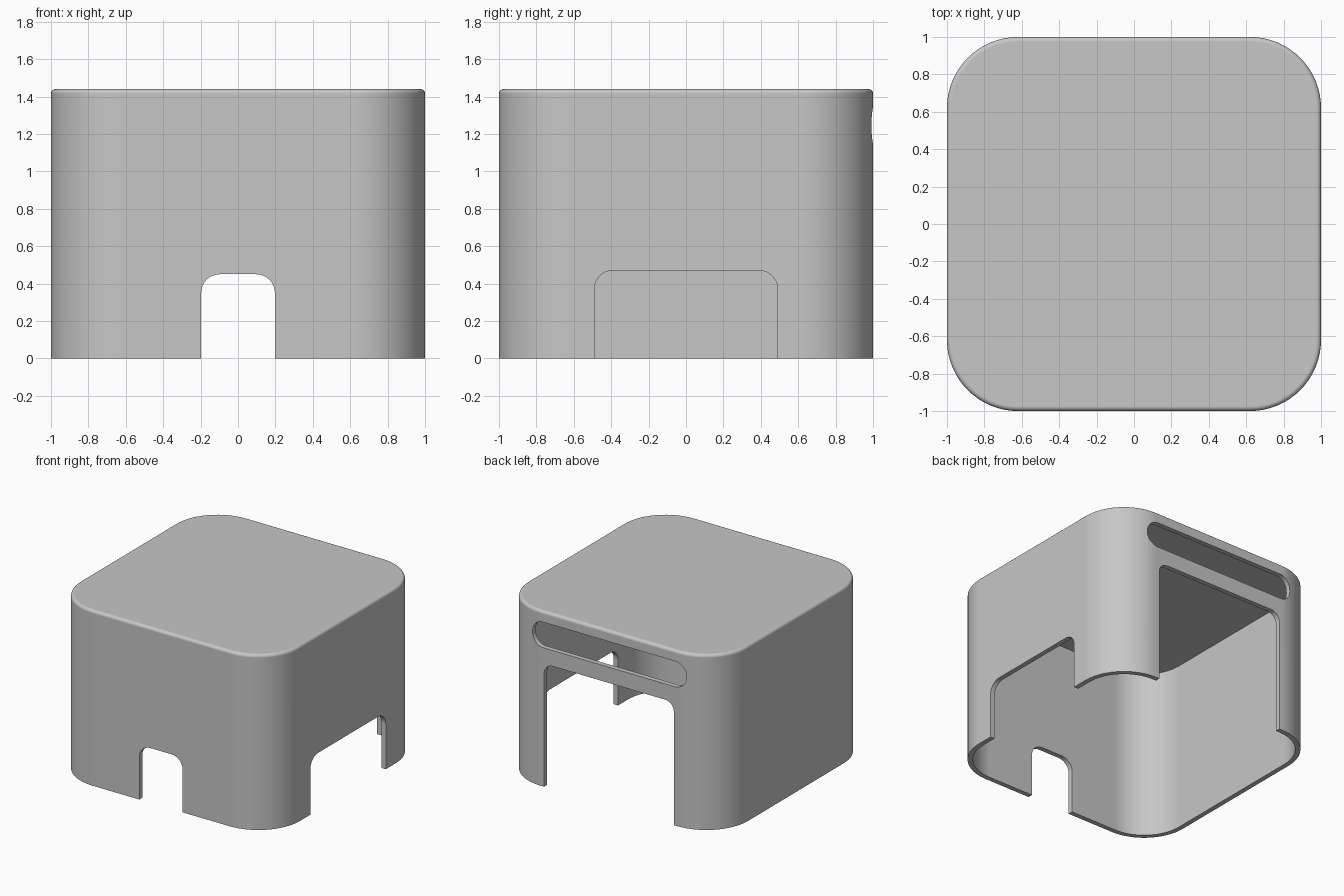
import bpy, bmesh, math

if "Cube" in bpy.data.objects:
    bpy.data.objects.remove(bpy.data.objects["Cube"], do_unlink=True)

HEIGHT, RADIUS, WALL, FILLET = 1.44, 0.38, 0.04, 0.025

grey = bpy.data.materials.new("plain grey")
grey.use_nodes = True
colour = (0.57, 0.57, 0.57, 1)
grey.diffuse_color = colour
grey.node_tree.nodes["Principled BSDF"].inputs["Base Color"].default_value = colour


def rounded_rect(u0, u1, v0, v1, r, steps):
    """Outline points of a rounded rectangle, counter-clockwise."""
    corners = [(u1 - r, v1 - r), (u0 + r, v1 - r), (u0 + r, v0 + r), (u1 - r, v0 + r)]
    pts = []
    for q, (cu, cv) in enumerate(corners):
        for i in range(steps + 1):
            a = (q + i / steps) * math.pi / 2
            pts.append((cu + r * math.cos(a), cv + r * math.sin(a)))
    return pts


def loft(name, rings):
    """Closed solid through rings of points, capped at both ends."""
    bm = bmesh.new()
    loops = [[bm.verts.new(p) for p in ring] for ring in rings]
    for a, b in zip(loops, loops[1:]):
        for i in range(len(a)):
            j = (i + 1) % len(a)
            bm.faces.new((a[i], a[j], b[j], b[i]))
    bm.faces.new(loops[0])
    bm.faces.new(loops[-1])
    bmesh.ops.recalc_face_normals(bm, faces=bm.faces)
    mesh = bpy.data.meshes.new(name)
    bm.to_mesh(mesh)
    bm.free()
    mesh.materials.append(grey)
    obj = bpy.data.objects.new(name, mesh)
    bpy.context.collection.objects.link(obj)
    return obj


def body_ring(inset, z):
    h = 1 - inset
    return [(x, y, z) for x, y in rounded_rect(-h, h, -h, h, RADIUS - inset, 16)]


def cutter(name, side, half_width, z0, z1, r):
    """Rounded opening pushed through one wall: front, back or left."""
    place = {"front": lambda u, v, d: (u, -d, v),
             "back": lambda u, v, d: (u, d, v),
             "left": lambda u, v, d: (d, u, v)}[side]
    outline = rounded_rect(-half_width, half_width, z0, z1, r, 10)
    obj = loft(name, [[place(u, v, d) for u, v in outline] for d in (0.8, 1.2)])
    obj.hide_render = True
    return obj


# Hollow cover: inner ceiling, inner wall, bottom rim, outer wall, top fillet
rings = [body_ring(WALL, HEIGHT - WALL), body_ring(WALL, 0), body_ring(0, 0)]
for i in range(6):
    a = i / 5 * math.pi / 2
    rings.append(body_ring(FILLET * (1 - math.cos(a)),
                           HEIGHT - FILLET * (1 - math.sin(a))))
cover = loft("cover", rings)

# Wall openings
cutters = [
    cutter("front_notch_cutter", "front", 0.197, -0.4, 0.45, 0.1),
    cutter("side_opening_cutter", "left", 0.49, -0.4, 0.47, 0.1),
    cutter("back_door_cutter", "back", 0.59, -0.4, 1.01, 0.08),
    cutter("back_slot_cutter", "back", 0.70, 1.14, 1.35, 0.1),
]
bpy.ops.object.select_all(action="DESELECT")
cover.select_set(True)
bpy.context.view_layer.objects.active = cover
for c in cutters:
    mod = cover.modifiers.new(c.name, "BOOLEAN")
    mod.operation = "DIFFERENCE"
    mod.solver = "EXACT"
    mod.object = c
    bpy.ops.object.modifier_apply(modifier=mod.name)
    bpy.data.objects.remove(c, do_unlink=True)

# Smooth curved corners, crisp openings and flat walls
bpy.ops.object.shade_smooth_by_angle(angle=math.radians(30))
weighted = cover.modifiers.new("flat_walls", "WEIGHTED_NORMAL")
weighted.keep_sharp = True
